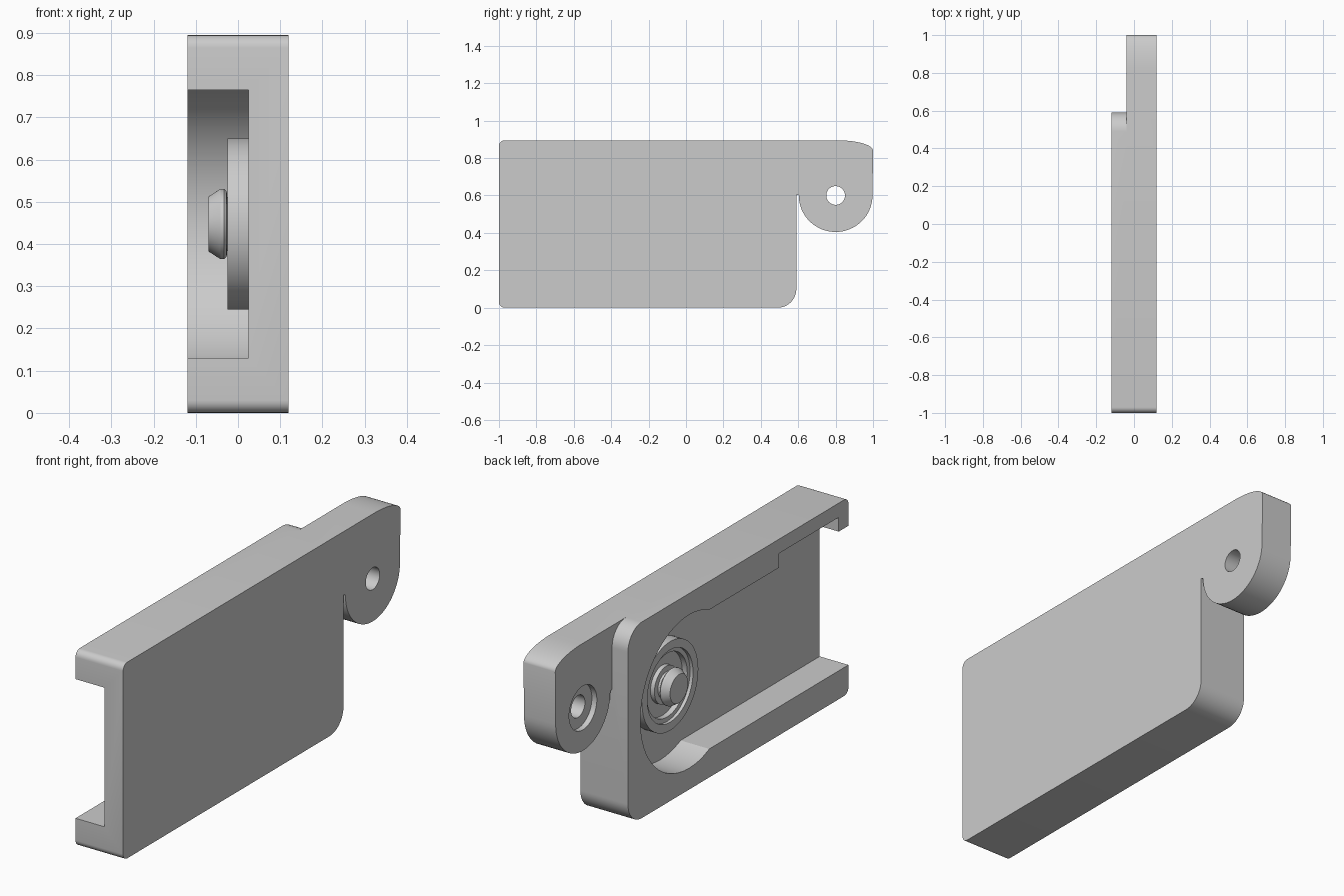
import bpy, bmesh, math

if "Cube" in bpy.data.objects:
    bpy.data.objects.remove(bpy.data.objects["Cube"])

grey = bpy.data.materials.new("light_grey")
grey.diffuse_color = (0.6, 0.6, 0.6, 1)
grey.use_nodes = True
grey.node_tree.nodes["Principled BSDF"].inputs["Base Color"].default_value = grey.diffuse_color


def finish(bm, name):
    bmesh.ops.recalc_face_normals(bm, faces=bm.faces)
    mesh = bpy.data.meshes.new(name)
    bm.to_mesh(mesh)
    bm.free()
    mesh.materials.append(grey)
    ob = bpy.data.objects.new(name, mesh)
    bpy.context.collection.objects.link(ob)
    return ob


def prism(name, pts, x0, x1):
    """Extrude a (y, z) outline along x."""
    bm = bmesh.new()
    face = bm.faces.new([bm.verts.new((x0, y, z)) for y, z in pts])
    ext = bmesh.ops.extrude_face_region(bm, geom=[face])
    new = [g for g in ext["geom"] if isinstance(g, bmesh.types.BMVert)]
    bmesh.ops.translate(bm, verts=new, vec=(x1 - x0, 0, 0))
    return finish(bm, name)


def arc(cy, cz, ry, rz, a0, a1, n=12):
    return [(cy + ry * math.cos(math.radians(a0 + (a1 - a0) * i / n)),
             cz + rz * math.sin(math.radians(a0 + (a1 - a0) * i / n))) for i in range(n + 1)]


def disc(name, cy, cz, r, x0, x1, n=64):
    return prism(name, arc(cy, cz, r, r, 0, 360 - 360 / n, n - 1), x0, x1)


def box(name, y0, y1, z0, z1, x0, x1):
    return prism(name, [(y0, z0), (y1, z0), (y1, z1), (y0, z1)], x0, x1)


def lathe(name, profile, cy, cz, n=64):
    """Revolve (radius, x) points around an axis along x."""
    bm = bmesh.new()
    verts = [bm.verts.new((x, cy + r, cz)) for r, x in profile]
    edges = [bm.edges.new(p) for p in zip(verts, verts[1:])]
    bmesh.ops.spin(bm, geom=verts + edges, cent=(0, cy, cz), axis=(1, 0, 0),
                   angle=2 * math.pi, steps=n, use_duplicate=False)
    bmesh.ops.remove_doubles(bm, verts=bm.verts, dist=1e-5)
    return finish(bm, name)


def combine(target, tool, operation):
    bpy.context.view_layer.objects.active = target
    mod = target.modifiers.new("bool", "BOOLEAN")
    mod.operation, mod.solver, mod.object = operation, "EXACT", tool
    bpy.ops.object.modifier_apply(modifier=mod.name)
    bpy.data.objects.remove(tool)


def smooth(ob):
    bpy.ops.object.select_all(action="DESELECT")
    ob.select_set(True)
    bpy.context.view_layer.objects.active = ob
    bpy.ops.object.shade_smooth_by_angle(angle=math.radians(25))


H = 0.895                   # overall height
CY, CZ = 0.15, 0.4475       # centre of the round pocket

# Rounded rectangular housing
housing = prism("housing",
                arc(-0.97, 0.03, 0.03, 0.03, 180, 270, 6) + arc(0.49, 0.1, 0.1, 0.1, 270, 360)
                + arc(0.49, H - 0.1, 0.1, 0.1, 0, 90) + arc(-0.97, H - 0.03, 0.03, 0.03, 90, 180, 6),
                -0.12, 0.12)

# Hinge ear, thinner than the housing
ear = prism("hinge_ear",
            [(0.4, H), (0.4, 0.606), (0.59, 0.606)] + arc(0.8, 0.6, 0.197, 0.195, 180, 360, 32)
            + arc(0.81, 0.84, 0.19, 0.055, 0, 90, 12), -0.04, 0.12)
combine(housing, ear, "UNION")

# Open slot, round pocket, notch in the upper lip, ear hole and counterbore
for cutter in (box("slot", -1.2, CY, 0.13, 0.765, -0.3, 0.025),
               disc("round_pocket", CY, CZ, 0.35, -0.3, 0.025),
               box("lip_notch", -0.93, -0.5, 0.6, 0.83, -0.3, 0.025),
               disc("ear_hole", 0.8, 0.6, 0.05, -0.3, 0.3, 48),
               disc("ear_counterbore", 0.8, 0.6, 0.1, -0.3, -0.015, 48)):
    combine(housing, cutter, "DIFFERENCE")
smooth(housing)

# Grooved disc standing on the pocket floor
smooth(lathe("grooved_disc",
             [(0, 0.03), (0.203, 0.03), (0.203, -0.025), (0.165, -0.025), (0.165, -0.01),
              (0.145, -0.01), (0.145, 0.015), (0.085, 0.015), (0.085, -0.005), (0, -0.005)], CY, CZ))

# Chamfered button on a narrow neck
smooth(lathe("button",
             [(0, 0.0), (0.06, 0.0), (0.06, -0.025), (0.078, -0.027), (0.083, -0.033),
              (0.083, -0.042), (0.065, -0.07), (0, -0.07)], CY, CZ))
